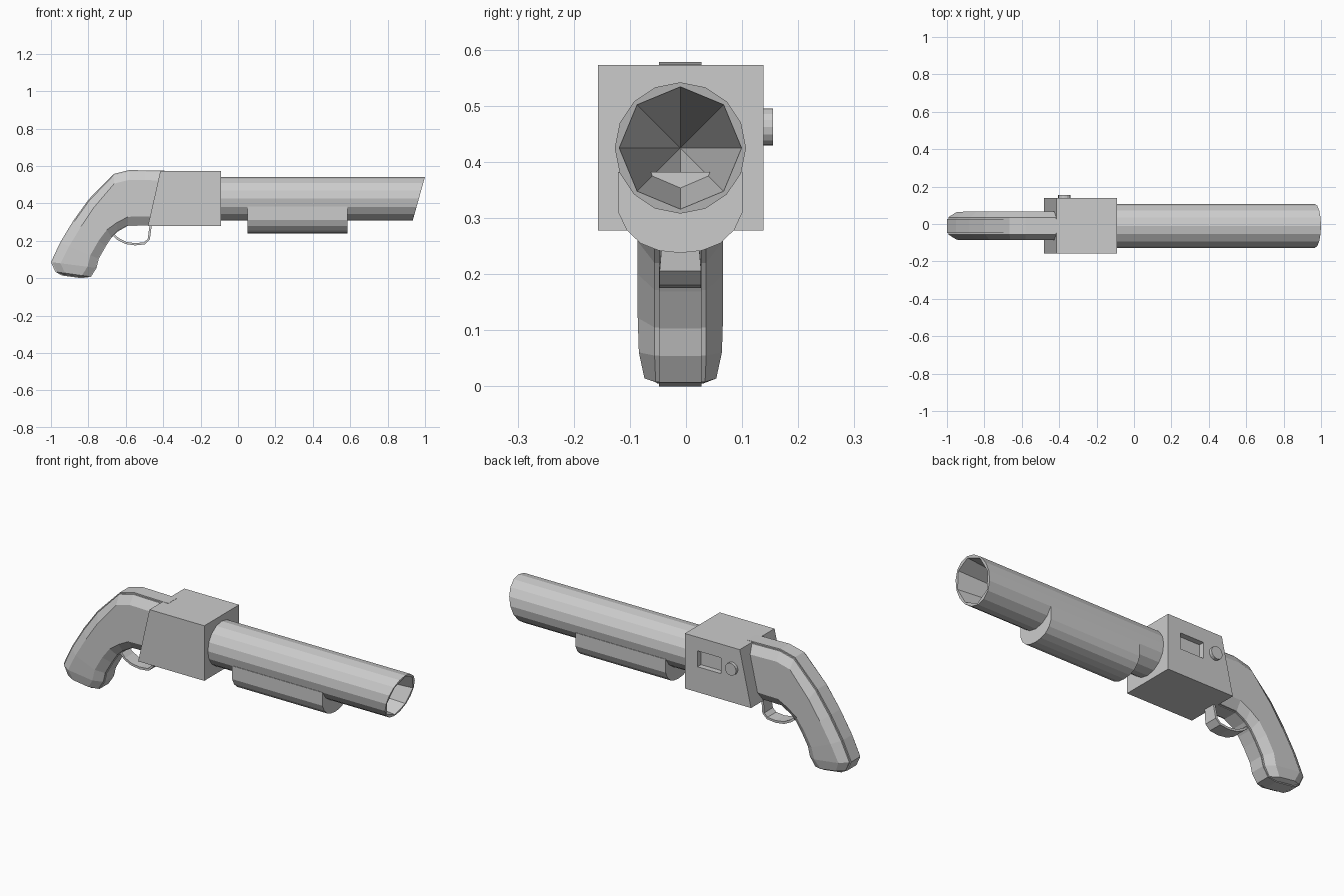
import bpy, bmesh, math
from mathutils import Vector

if "Cube" in bpy.data.objects:
    bpy.data.objects.remove(bpy.data.objects["Cube"])

CY = -0.01   # the gun's own centre plane
BZ = 0.425   # barrel axis height


def make(name, rings, closed_loop=True, cap=True):
    """Skin a list of equally long point rings into one object."""
    bm = bmesh.new()
    vs = [[bm.verts.new(p) for p in r] for r in rings]
    n = len(rings[0])
    for a, b in zip(vs, vs[1:]):
        for i in range(n if closed_loop else n - 1):
            j = (i + 1) % n
            bm.faces.new((a[i], a[j], b[j], b[i]))
    if cap:
        bm.faces.new(vs[0])
        bm.faces.new(vs[-1])
    bmesh.ops.remove_doubles(bm, verts=bm.verts, dist=1e-5)
    bmesh.ops.recalc_face_normals(bm, faces=bm.faces)
    me = bpy.data.meshes.new(name)
    bm.to_mesh(me)
    bm.free()
    ob = bpy.data.objects.new(name, me)
    bpy.context.collection.objects.link(ob)
    return ob


# Barrel: 16-sided outside, octagonal tapering bore, slanted muzzle
def slant(z):
    return 0.967 + (z - BZ) * 0.28


def circle(r, x=None, octagon=False):
    pts = []
    for i in range(16):
        a = math.pi / 2 + i * math.pi / 8
        k = r * (math.cos(math.pi / 8) if octagon and i % 2 else 1)
        z = BZ + k * math.sin(a)
        pts.append((slant(z) if x is None else x, CY + k * math.cos(a), z))
    return pts


bm_rings = [circle(0.117, -0.12), circle(0.117), circle(0.109, None, True),
            [(-0.08, CY, BZ)] * 16]


def make_barrel():
    bm = bmesh.new()
    vs = [[bm.verts.new(p) for p in r] for r in bm_rings[:3]]
    tip = bm.verts.new(bm_rings[3][0])
    for i in range(16):
        j = (i + 1) % 16
        for a, b in zip(vs, vs[1:]):
            bm.faces.new((a[i], a[j], b[j], b[i]))
        bm.faces.new((vs[2][i], vs[2][j], tip))
    bm.faces.new(vs[0])
    bmesh.ops.recalc_face_normals(bm, faces=bm.faces)
    me = bpy.data.meshes.new("barrel")
    bm.to_mesh(me)
    bm.free()
    bpy.context.collection.objects.link(bpy.data.objects.new("barrel", me))


make_barrel()

# Receiver block with slanted back
profile = [(-0.09, 0.278), (-0.09, 0.573), (-0.415, 0.573), (-0.482, 0.278)]
receiver = make("receiver", [[(x, y, z) for x, z in profile]
                             for y in (CY - 0.147, CY + 0.148)])

# Ejection port cut into the back side
bpy.ops.mesh.primitive_cube_add(size=1, location=(-0.235, 0.138, 0.457))
cutter = bpy.context.object
cutter.name = "port_cutter"
cutter.scale = (0.14, 0.06, 0.085)
cutter.hide_render = True
mod = receiver.modifiers.new("port", 'BOOLEAN')
mod.operation = 'DIFFERENCE'
mod.solver = 'EXACT'
mod.object = cutter
bpy.context.view_layer.objects.active = receiver
bpy.ops.object.modifier_apply(modifier="port")
bpy.data.objects.remove(cutter)

# Side button
bpy.ops.mesh.primitive_cylinder_add(vertices=16, radius=0.033, depth=0.037,
                                    location=(-0.372, 0.1365, 0.462),
                                    rotation=(math.pi / 2, 0, 0))
bpy.context.object.name = "side_button"

# Fore-end under the barrel
half = [(0.111, 0.382), (0.111, 0.311), (0.096, 0.279), (0.071, 0.255), (0.038, 0.242)]
section = half + [(0, 0.238)] + [(-y, z) for y, z in reversed(half)]
make("fore_end", [[(x, CY + y, z) for y, z in section] for x in (0.05, 0.585)])

# Curved grip: back-edge point, front-edge point, half width, chamfer width
stations = [((-0.38, 0.567), (-0.40, 0.287), 0.076, 0.046),
            ((-0.50, 0.569), (-0.50, 0.285), 0.076, 0.046),
            ((-0.58, 0.571), (-0.59, 0.283), 0.076, 0.046),
            ((-0.665, 0.550), (-0.645, 0.252), 0.076, 0.046),
            ((-0.795, 0.415), (-0.678, 0.220), 0.076, 0.046),
            ((-0.875, 0.303), (-0.710, 0.172), 0.076, 0.046),
            ((-0.945, 0.187), (-0.748, 0.105), 0.076, 0.046),
            ((-0.993, 0.085), (-0.760, 0.055), 0.074, 0.046),
            ((-0.970, 0.033), (-0.790, 0.008), 0.064, 0.044),
            ((-0.935, 0.018), (-0.840, 0.005), 0.046, 0.040)]
rings, strip = [], []
for t, b, w, n in stations:
    t, b = Vector((t[0], CY, t[1])), Vector((b[0], CY, b[1]))
    d = (b - t).normalized()
    c = min(0.045, (b - t).length * 0.25)
    line = [(t, n), (t + d * c, w), (b - d * c, w), (b, n)]
    rings.append([p + Vector((0, k, 0)) for p, k in line]
                 + [p - Vector((0, k, 0)) for p, k in reversed(line)])
    # raised strip running round the grip's edges
    t2, b2 = t - d * 0.007, b + d * 0.004
    strip.append([p + Vector((0, s * 0.038, 0)) for p, s in
                  ((t2, 1), (b2, 1), (b2, -1), (t2, -1))])
make("grip", rings)
strip[-1] = [p - Vector((0, 0, 0.005)) for p in strip[-1]]
make("grip_strip", strip)

# Trigger guard: flat bent band
path = [(-0.68, 0.245), (-0.64, 0.208), (-0.60, 0.188), (-0.55, 0.181),
        (-0.50, 0.186), (-0.477, 0.208), (-0.466, 0.29)]
band = []
for i, (x, z) in enumerate(path):
    p, q = path[max(i - 1, 0)], path[min(i + 1, len(path) - 1)]
    d = Vector((q[0] - p[0], 0, q[1] - p[1])).normalized()
    nrm = Vector((-d.z, 0, d.x)) * 0.006
    w = 0.03 if i in (0, 6) else 0.037
    o = Vector((x, CY, z))
    band.append([o + nrm * s + Vector((0, k * w, 0))
                 for s, k in ((1, 1), (1, -1), (-1, -1), (-1, 1))])
make("trigger_guard", band)
